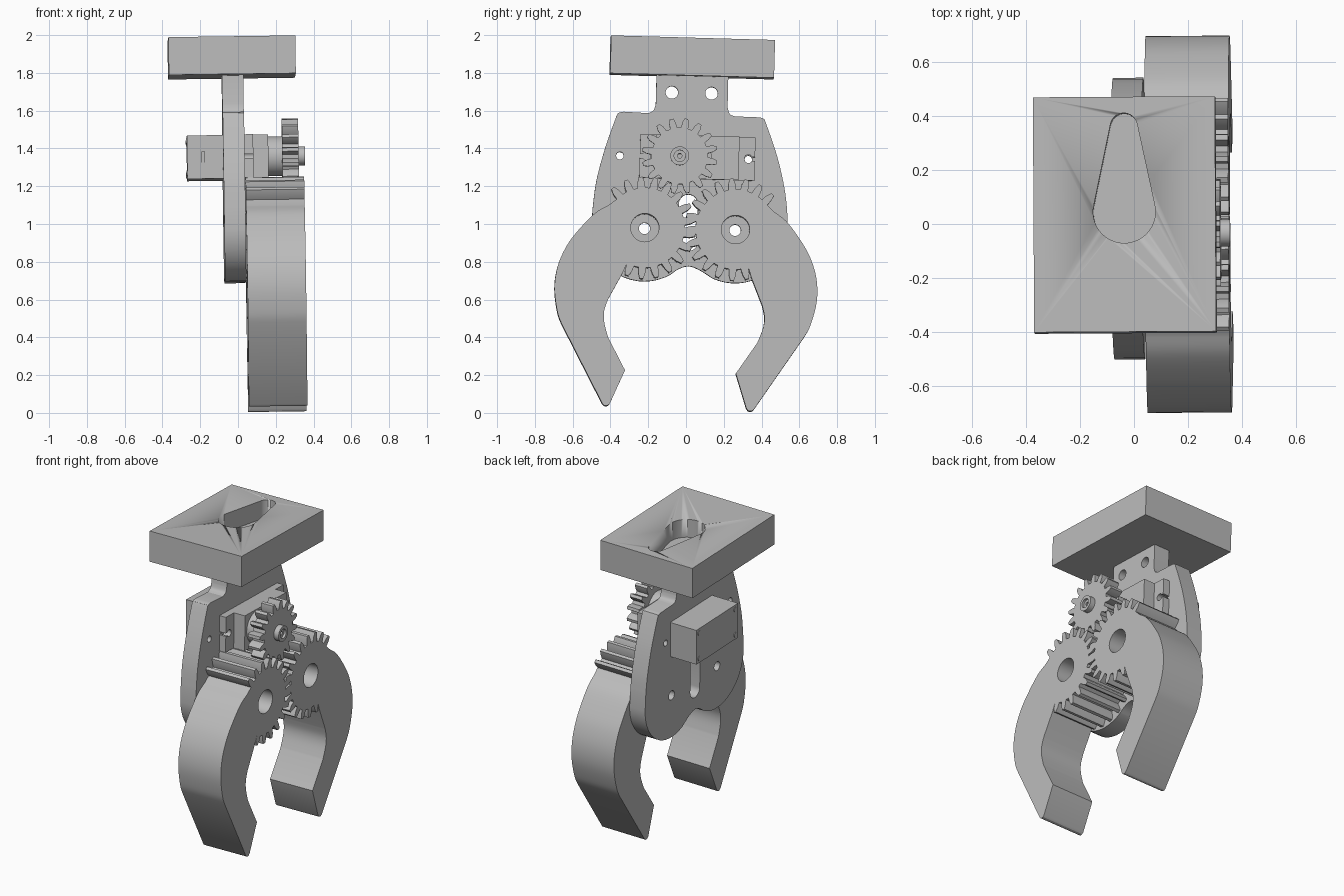
import bpy, bmesh, math
from mathutils import Matrix, Vector

cube = bpy.data.objects.get("Cube")
if cube:
    bpy.data.objects.remove(cube)

grey = bpy.data.materials.new("plain_grey")
grey.use_nodes = True
grey.diffuse_color = (0.5, 0.5, 0.5, 1)
grey.node_tree.nodes["Principled BSDF"].inputs["Base Color"].default_value = (0.5, 0.5, 0.5, 1)

# Slight lean of the whole assembly
LEAN = Matrix(((1, -0.006, -0.014, 0.014),
               (0.006, 1, 0, 0),
               (0.014, 0, 1, -0.004),
               (0, 0, 0, 1)))
# Profile plane (u, v) with depth w becomes (y, z) with depth x
SIDEWAYS = Matrix(((0, 0, 1, 0), (1, 0, 0, 0), (0, 1, 0, 0), (0, 0, 0, 1)))


def extrude(name, loops, near, far, turn=SIDEWAYS):
    """Solid from an outline followed by hole outlines, spanning near..far."""
    curve = bpy.data.curves.new(name, "CURVE")
    curve.dimensions = "2D"
    curve.fill_mode = "BOTH"
    curve.extrude = (far - near) / 2
    for loop in loops:
        spline = curve.splines.new("POLY")
        spline.points.add(len(loop) - 1)
        for point, (u, v) in zip(spline.points, loop):
            point.co = (u, v, 0, 1)
        spline.use_cyclic_u = True
    temp = bpy.data.objects.new("temp", curve)
    bpy.context.collection.objects.link(temp)
    mesh = bpy.data.meshes.new_from_object(temp)
    bpy.data.objects.remove(temp)
    bm = bmesh.new()
    bm.from_mesh(mesh)
    bmesh.ops.remove_doubles(bm, verts=bm.verts, dist=0.0002)
    shift = Matrix.Translation((0, 0, (near + far) / 2))
    bmesh.ops.transform(bm, matrix=LEAN @ turn @ shift, verts=bm.verts)
    bmesh.ops.recalc_face_normals(bm, faces=bm.faces)
    bm.to_mesh(mesh)
    bm.free()
    mesh.name = name
    mesh.materials.clear()
    mesh.materials.append(grey)
    ob = bpy.data.objects.new(name, mesh)
    bpy.context.collection.objects.link(ob)
    return ob


def polar(c, r, deg):
    a = math.radians(deg)
    return (c[0] + r * math.cos(a), c[1] + r * math.sin(a))


def arc(c, r, start, end, n=16):
    return [polar(c, r, start + (end - start) * i / n) for i in range(n + 1)]


def circle(c, r, n=32):
    return arc(c, r, 0, 360, n)[:-1]


def smooth(pts, n=5):
    """Curve passing through the given points."""
    p = [Vector(q) for q in [pts[0], *pts, pts[-1]]]
    out = []
    for a, b, c, d in zip(p, p[1:], p[2:], p[3:]):
        for i in range(n):
            t = i / n
            out.append(tuple(b + (c - a) * (t / 2) + (2 * a - 5 * b + 4 * c - d) * (t * t / 2)
                             + (3 * b - a - 3 * c + d) * (t ** 3 / 2)))
    return out + [tuple(pts[-1])]


def teeth(c, root, tip, first, step, count):
    """Clockwise run of gear teeth."""
    out = []
    for k in range(count):
        mid = first - k * step
        for r, off in ((root, 0.32), (root + 0.55 * (tip - root), 0.25), (tip, 0.12),
                       (tip, -0.12), (root + 0.55 * (tip - root), -0.25), (root, -0.32)):
            out.append(polar(c, r, mid + off * step))
    return out


def rotate(pts, c, deg):
    a = math.radians(deg)
    return [(c[0] + (u - c[0]) * math.cos(a) - (v - c[1]) * math.sin(a),
             c[1] + (u - c[0]) * math.sin(a) + (v - c[1]) * math.cos(a)) for u, v in pts]


def rect(u0, u1, v0, v1):
    return [(u0, v0), (u1, v0), (u1, v1), (u0, v1)]


PIVOT_A, PIVOT_B = (-0.22, 0.98), (0.26, 0.97)
SHAFT = (-0.035, 1.36)

# Claws, each a partial gear running into a curved finger
inner = [(-0.34, 0.735)] + smooth([(-0.415, 0.60), (-0.435, 0.54), (-0.435, 0.48), (-0.415, 0.40)])
tip = [(-0.325, 0.225), (-0.405, 0.05), (-0.415, 0.04), (-0.425, 0.037), (-0.435, 0.039), (-0.445, 0.048)]
outer = smooth([(-0.655, 0.46), (-0.682, 0.53), (-0.698, 0.66), (-0.68, 0.78), (-0.63, 0.89),
                (-0.56, 0.98), (-0.48, 1.06), (-0.41, 1.10)])
claw = teeth(PIVOT_A, 0.212, 0.27, 129, 360 / 21, 15) + inner + tip + outer
mirrored = [(PIVOT_B[0] + PIVOT_A[0] - u, PIVOT_B[1] - PIVOT_A[1] + v) for u, v in claw]
extrude("front_claw", [claw, circle(PIVOT_A, 0.075)], 0.042, 0.352)
extrude("back_claw", [rotate(mirrored, PIVOT_B, -7.8), circle(PIVOT_B, 0.075)], 0.042, 0.352)

# Mounting plate with neck, two lobes, slot and holes
side_a = smooth([(-0.16, 1.64), (-0.172, 1.605), (-0.20, 1.59)], 4) + \
    smooth([(-0.33, 1.598), (-0.355, 1.592), (-0.37, 1.57), (-0.43, 1.40), (-0.475, 1.23), (-0.495, 1.08)])
valley = smooth([(-0.08, 0.7375), (-0.04, 0.765), (0.015, 0.78), (0.075, 0.758), (0.14, 0.716)])
side_b = smooth([(0.535, 1.08), (0.52, 1.20), (0.48, 1.37), (0.42, 1.545), (0.41, 1.56), (0.39, 1.568)]) + \
    smooth([(0.26, 1.573), (0.232, 1.585), (0.22, 1.62)], 4)
plate = [(-0.155, 1.83)] + side_a + arc(PIVOT_A, 0.28, 180, 300)[:-1] + valley + \
    arc(PIVOT_B, 0.28, 245, 360)[1:] + side_b + [(0.225, 1.83)]
slot = arc((0.012, 1.11), 0.05, 0, 180) + arc((0.012, 0.91), 0.05, 180, 360)
plate_holes = [circle(c, r) for c, r in (((-0.075, 1.70), 0.033), ((0.135, 1.695), 0.033),
                                         ((-0.35, 1.365), 0.02), ((0.33, 1.345), 0.02),
                                         (PIVOT_A, 0.03), (PIVOT_B, 0.03))]
extrude("mounting_plate", [plate, slot] + plate_holes, -0.075, 0.038)

# Top slab with a teardrop pocket: solid floor below a pierced layer
FLAT = Matrix.Rotation(math.radians(-1.6), 4, "X")
FLAT.translation = (0, 0, 1.987)
corners = rect(-0.357, 0.315, -0.398, 0.47)
HOLE_X = -0.022
teardrop = arc((HOLE_X, 0.045), 0.115, 168, 372, 32) + arc((HOLE_X, 0.36), 0.05, 12, 168)
slab = extrude("top_slab", [corners], -0.2, 0, FLAT)
cutter = extrude("pocket_cutter", [teardrop], -0.12, 0.1, FLAT)
cutter.hide_render = True
cutter.hide_set(True)
cut = slab.modifiers.new("pocket", "BOOLEAN")
cut.object = cutter
cut.solver = "EXACT"

# Servo motor: case, slotted flange, output turret
MID = (0.06, 1.355)


def tilted(pts):
    return rotate(pts, MID, -1.6)


extrude("servo_case", [tilted(rect(-0.16, 0.28, 1.24, 1.47))], -0.265, 0.165)
half = [(0.06, 1.24), (0.365, 1.24), (0.365, 1.345)] + arc((0.33, 1.355), 0.022, -27, -333, 20) + \
    [(0.365, 1.365), (0.365, 1.47), (0.06, 1.47)]
flange = half + [(2 * MID[0] - u, v) for u, v in half[-2:0:-1]]
extrude("servo_flange", [tilted(flange)], 0.038, 0.085)
extrude("servo_turret", [circle(SHAFT, 0.105)], 0.16, 0.24)
extrude("servo_small_turret", [circle((0.085, 1.357), 0.05)], 0.16, 0.24)
extrude("servo_cable_exit", [tilted(rect(-0.168, -0.16, 1.325, 1.385))], -0.19, -0.17)
for i, (u, v) in enumerate(rect(-0.13, 0.25, 1.27, 1.44)):
    extrude(f"servo_screw_{i}", [tilted(circle((u, v), 0.016, 16))], -0.269, -0.26)

# Drive gear and its hollow hub
extrude("drive_gear", [teeth(SHAFT, 0.15, 0.2, 260, 22.5, 16)], 0.238, 0.325)
extrude("drive_hub", [circle(SHAFT, 0.05), circle(SHAFT, 0.03)], 0.32, 0.36)
extrude("drive_screw", [circle(SHAFT, 0.03), circle(SHAFT, 0.013, 6)], 0.32, 0.345)

# Smooth the round walls and keep the edges crisp
bpy.ops.object.select_all(action="DESELECT")
for ob in bpy.context.collection.objects:
    if ob.type == "MESH" and ob.data.materials and ob.data.materials[0] == grey and ob != cutter:
        ob.select_set(True)
        bpy.context.view_layer.objects.active = ob
bpy.ops.object.shade_smooth_by_angle(angle=math.radians(25))
